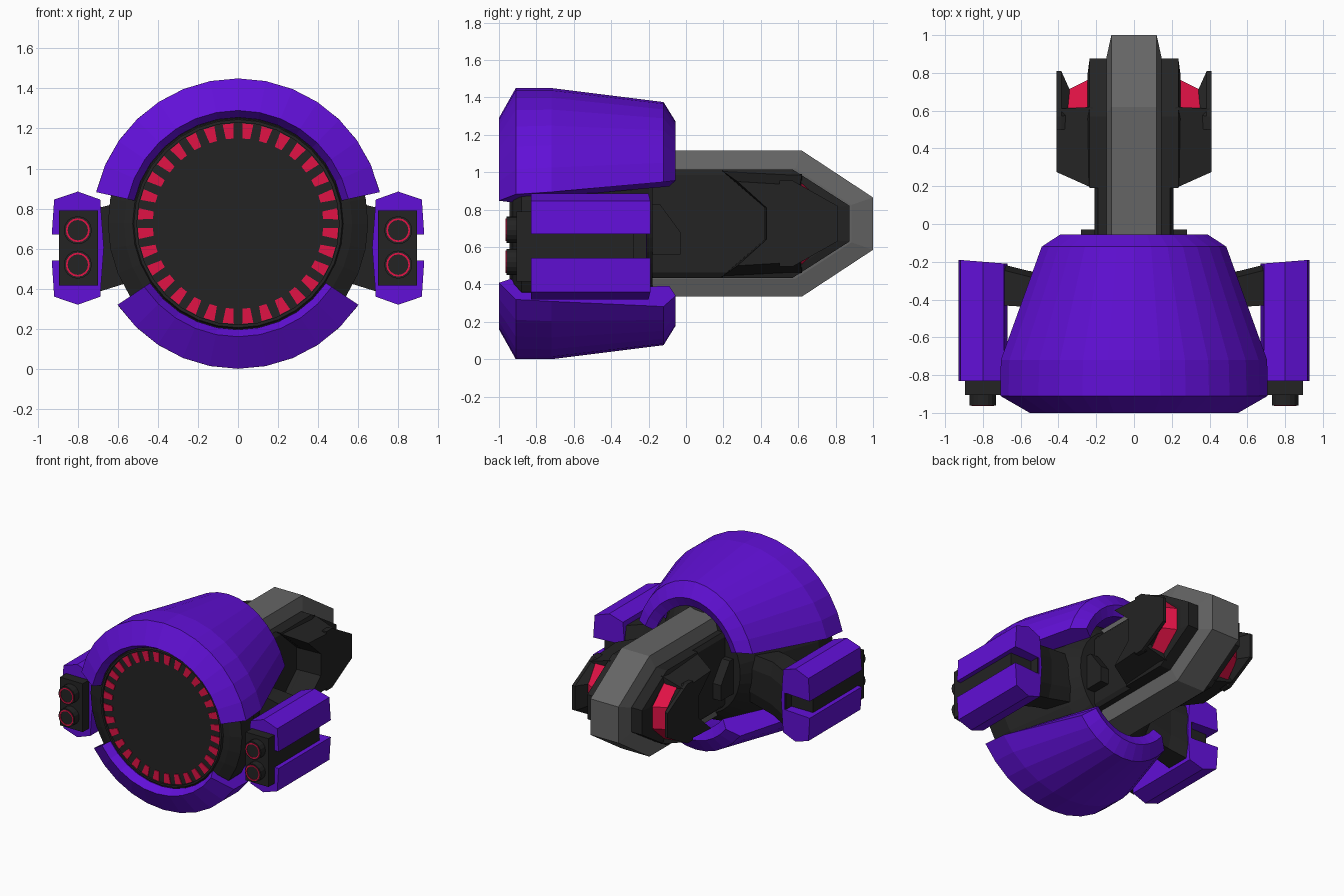
import bpy, bmesh, math
from mathutils import Vector

if "Cube" in bpy.data.objects:
    bpy.data.objects.remove(bpy.data.objects["Cube"])

CZ = 0.725  # height of the main axis


def material(name, rgb):
    m = bpy.data.materials.new(name)
    m.diffuse_color = (*rgb, 1)
    m.use_nodes = True
    m.node_tree.nodes["Principled BSDF"].inputs["Base Color"].default_value = m.diffuse_color
    return m


PURPLE = material("purple", (0.12, 0.005, 0.68))
DARK = material("charcoal", (0.017, 0.017, 0.017))
GREY = material("grey", (0.13, 0.13, 0.13))
RED = material("red", (0.75, 0.006, 0.06))


def finish(name, bm, mats):
    bmesh.ops.recalc_face_normals(bm, faces=bm.faces)
    me = bpy.data.meshes.new(name)
    bm.to_mesh(me)
    bm.free()
    for m in mats:
        me.materials.append(m)
    ob = bpy.data.objects.new(name, me)
    bpy.context.collection.objects.link(ob)
    return ob


def loft(name, rings, mat, caps=True, wrap=False, accent=None):
    """Skin a list of equal-length point loops."""
    bm = bmesh.new()
    vs = [[bm.verts.new(p) for p in r] for r in rings]
    n = len(rings[0])
    last = len(vs) if wrap else len(vs) - 1
    for i in range(last):
        a, b = vs[i], vs[(i + 1) % len(vs)]
        for j in range(n):
            k = (j + 1) % n
            bm.faces.new((a[j], a[k], b[k], b[j]))
    if caps and not wrap:
        bm.faces.new(vs[0])
        bm.faces.new(vs[-1])
    bmesh.ops.recalc_face_normals(bm, faces=bm.faces)
    mats = [mat]
    if accent:  # faces looking backwards take the accent colour
        mats.append(accent)
        for f in bm.faces:
            f.normal_update()
            if f.normal.y > 0.25:
                f.material_index = 1
    return finish(name, bm, mats)


def circle(y, rx, rz, n=32, cx=0, cz=CZ):
    return [(cx + rx * math.cos(2 * math.pi * i / n), y,
             cz + rz * math.sin(2 * math.pi * i / n)) for i in range(n)]


def yz(x, pts):
    return [(x, y, z) for y, z in pts]


def mirror_z(half):
    """Complete a (y, z) outline given as its upper half."""
    return half + [(y, 2 * CZ - z) for y, z in reversed(half)]


def box(name, lo, hi, mat):
    (x0, y0, z0), (x1, y1, z1) = lo, hi
    sq = [(x0, z0), (x1, z0), (x1, z1), (x0, z1)]
    return loft(name, [[(x, y, z) for x, z in sq] for y in (y0, y1)], mat)


# Armour shells: y, x radius, z radius, end angle upper, end angle lower
SECTION = [(-0.94, 0.53, 0.53, 12.5, 34), (-1.0, 0.565, 0.565, 12.5, 34),
           (-0.91, 0.725, 0.725, 12.5, 34), (-0.72, 0.725, 0.725, 13.5, 35),
           (-0.12, 0.52, 0.65, 20, 43), (-0.055, 0.43, 0.545, 25, 45),
           (-0.09, 0.36, 0.47, 25, 45), (-0.70, 0.60, 0.62, 13.5, 35)]


def shell(name, col, sign, n):
    rings = []
    for i in range(n + 1):
        ring = []
        for s in SECTION:
            a = math.radians(s[col] + (180 - 2 * s[col]) * i / n) * sign
            ring.append((s[1] * math.cos(a), s[0], CZ + s[2] * math.sin(a)))
        rings.append(ring)
    loft(name, rings, PURPLE)


shell("upper_shell", 3, 1, 14)
shell("lower_shell", 4, -1, 10)

# Core drum with its front disc
loft("core_drum", [circle(-0.93, 0.53, 0.53), circle(-0.92, 0.57, 0.57),
                   circle(-0.88, 0.65, 0.65), circle(-0.72, 0.645, 0.645),
                   circle(-0.3, 0.42, 0.48), circle(-0.18, 0.34, 0.38)], DARK)
loft("front_disc_rim", [circle(-0.92, 0.53, 0.53), circle(-0.945, 0.52, 0.52),
                        circle(-0.945, 0.505, 0.505), circle(-0.92, 0.505, 0.505)],
     DARK, wrap=True)

# Ring of red teeth on the disc
bm = bmesh.new()
for i in range(32):
    a = 2 * math.pi * (i + 0.5) / 32
    out = Vector((math.cos(a), 0, math.sin(a)))
    side = Vector((-math.sin(a), 0, math.cos(a)))
    quad = [(0.425, -0.019), (0.5, -0.028), (0.5, 0.028), (0.425, 0.019)]
    f = bm.faces.new([bm.verts.new(out * r + side * t + Vector((0, -0.931, CZ)))
                      for r, t in quad])
    new = bmesh.ops.extrude_face_region(bm, geom=[f])["geom"]
    for v in new:
        if isinstance(v, bmesh.types.BMVert):
            v.co.y -= 0.006
finish("disc_teeth", bm, [RED])

# Grey spine band with chamfered edges
outer = mirror_z([(-0.5, 1.115), (0.62, 1.115), (1.0, 0.865)])
inner = mirror_z([(-0.5, 1.02), (0.585, 1.02), (0.885, 0.825)])
loft("spine_band", [yz(-0.145, inner), yz(-0.12, outer),
                    yz(0.12, outer), yz(0.145, inner)], GREY)

# Fuselage and the wider tail block behind it
neck = mirror_z([(-0.5, 1.015), (0.45, 1.015), (0.6, 0.9)])
neck_in = mirror_z([(-0.5, 0.985), (0.45, 0.985), (0.6, 0.88)])
loft("fuselage", [yz(-0.21, neck_in), yz(-0.19, neck),
                  yz(0.19, neck), yz(0.21, neck_in)], DARK)
tail = mirror_z([(0.42, 0.81), (0.19, 1.015), (0.57, 1.015), (0.875, 0.82)])
tail_in = mirror_z([(0.42, 0.81), (0.22, 0.985), (0.56, 0.985), (0.80, 0.815)])
loft("tail_block", [yz(-0.245, tail_in), yz(-0.235, tail),
                    yz(0.235, tail), yz(0.245, tail_in)], DARK)

# Collar where the fuselage meets the drum
collar = [(-0.35, 0.83), (-0.14, 0.83), (-0.03, 0.68), (-0.03, 0.56), (-0.35, 0.56)]
loft("collar", [yz(-0.28, collar), yz(0.28, collar)], DARK)

for s, label in ((-1, "left"), (1, "right")):
    # Tail cheek: front body, glowing strip, outer fin
    c_in = mirror_z([(0.42, 0.81), (0.19, 1.01), (0.62, 0.99)])
    c_out = mirror_z([(0.43, 0.81), (0.275, 0.95), (0.61, 0.93)])
    loft(label + "_cheek", [yz(s * 0.22, c_in), yz(s * 0.41, c_out)], DARK)
    g_in = mirror_z([(0.5, 0.96), (0.6, 0.96), (0.765, 0.81)])
    g_out = mirror_z([(0.5, 0.935), (0.61, 0.935), (0.71, 0.81)])
    loft(label + "_tail_light", [yz(s * 0.24, g_in), yz(s * 0.35, g_out)],
         DARK, accent=RED)
    f_in = mirror_z([(0.5, 0.94), (0.58, 0.94), (0.71, 0.81)])
    f_out = mirror_z([(0.5, 0.955), (0.57, 0.955), (0.81, 0.82)])
    loft(label + "_tail_fin", [yz(s * 0.34, f_in), yz(s * 0.385, f_out),
                               yz(s * 0.41, f_out)], DARK)

    # Arm carrying the side pod
    arm = []
    for x, y0, y1, z0, z1 in ((0.25, -0.45, -0.26, 0.5, 0.86),
                              (0.55, -0.44, -0.25, 0.43, 0.84),
                              (0.71, -0.43, -0.21, 0.38, 0.80)):
        arm.append(yz(s * x, [(y0, z0), (y1 - 0.03, z0), (y1, z0 + 0.1),
                              (y1, z1 - 0.1), (y1 - 0.03, z1), (y0, z1)]))
    loft(label + "_arm", arm, DARK)

    # Pod armour: C-shaped section open on the outside
    c = [(0.93, 0.67), (0.918, 0.845), (0.8, 0.885), (0.688, 0.845), (0.67, 0.605),
         (0.688, 0.36), (0.8, 0.32), (0.918, 0.36), (0.93, 0.54), (0.70, 0.54),
         (0.70, 0.67)]
    loft(label + "_pod_armour",
         [[(s * x, -0.83, z) for x, z in c],
          [(s * x, -0.20 + (x - 0.8) * 0.08, z) for x, z in c]], PURPLE)
    xs = sorted((s * 0.70, s * 0.895))
    box(label + "_pod_core", (xs[0], -0.905, 0.415), (xs[1], -0.28, 0.79), DARK)

    # Nozzles with thin red rings
    for k, z in enumerate((0.52, 0.692)):
        tag = f"{label}_nozzle_{k}"
        loft(tag, [circle(-0.9, 0.07, 0.07, 16, s * 0.8, z),
                   circle(-0.96, 0.07, 0.07, 16, s * 0.8, z)], DARK)
        loft(tag + "_ring", [circle(y, r, r, 16, s * 0.8, z) for y, r in
                             ((-0.958, 0.06), (-0.964, 0.06),
                              (-0.964, 0.051), (-0.958, 0.051))], RED, wrap=True)
